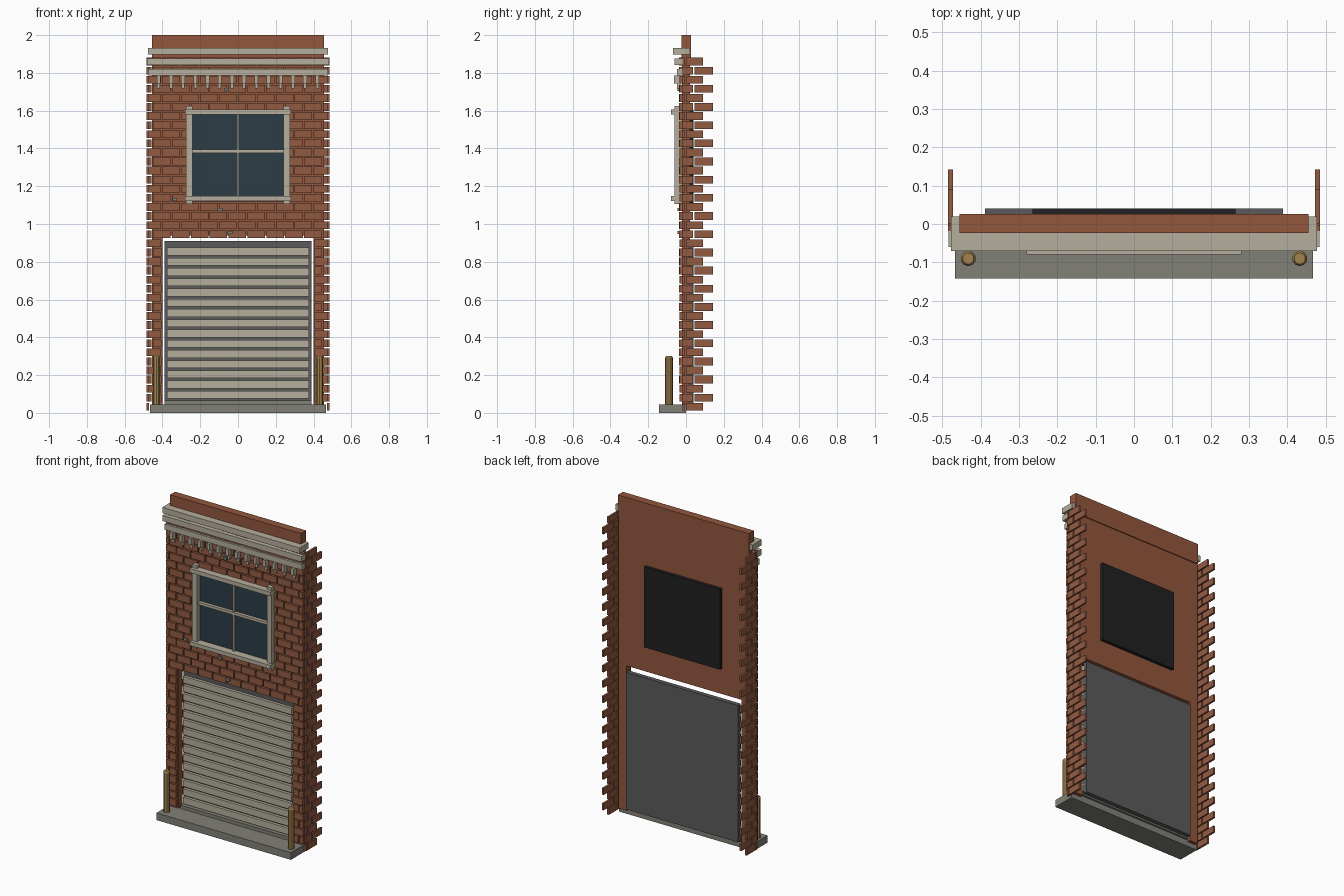
import bpy, bmesh, math, random

if "Cube" in bpy.data.objects:
    bpy.data.objects.remove(bpy.data.objects["Cube"])

random.seed(4)


def mat(name, rgb):
    m = bpy.data.materials.new(name)
    m.diffuse_color = (*rgb, 1)
    m.use_nodes = True
    m.node_tree.nodes["Principled BSDF"].inputs["Base Color"].default_value = m.diffuse_color
    return m


BRICK = mat("red_brick", (0.29, 0.105, 0.055))
WALL = mat("wall_brown", (0.29, 0.095, 0.046))
STONE = mat("pale_stone", (0.47, 0.43, 0.34))
CONCRETE = mat("concrete", (0.22, 0.215, 0.185))
STEEL = mat("dark_steel", (0.105, 0.105, 0.105))
GLASS = mat("window_glass", (0.025, 0.045, 0.062))
BLACK = mat("black_panel", (0.015, 0.015, 0.015))
BRASS = mat("brass", (0.36, 0.23, 0.075))


def finish(name, bm, material):
    bmesh.ops.recalc_face_normals(bm, faces=bm.faces)
    me = bpy.data.meshes.new(name)
    bm.to_mesh(me)
    bm.free()
    me.materials.append(material)
    ob = bpy.data.objects.new(name, me)
    bpy.context.collection.objects.link(ob)
    return ob


def add_box(bm, x0, x1, y0, y1, z0, z1):
    vs = bmesh.ops.create_cube(bm, size=1)["verts"]
    for v in vs:
        v.co.x = x1 if v.co.x > 0 else x0
        v.co.y = y1 if v.co.y > 0 else y0
        v.co.z = z1 if v.co.z > 0 else z0


def boxes(name, material, *dims):
    bm = bmesh.new()
    for d in dims:
        add_box(bm, *d)
    return finish(name, bm, material)


# Backing wall: arch-shaped outline around the door opening
bm = bmesh.new()
outline = [(-.455, 0.03), (-.40, 0.03), (-.40, .94), (.40, .94), (.40, 0.03),
           (.455, 0.03), (.455, 1.88), (-.455, 1.88)]
face = bm.faces.new([bm.verts.new((x, -.02, z)) for x, z in outline])
ext = bmesh.ops.extrude_face_region(bm, geom=[face])["geom"]
for g in ext:
    if isinstance(g, bmesh.types.BMVert):
        g.co.y = .02
finish("backing_wall", bm, WALL)
boxes("parapet", WALL, (-.455, .455, -.024, .026, 1.87, 2.0))

# Facing bricks in running bond, trimmed at the openings
PITCH, HEIGHT, ROWS, EDGE = .0481, .041, 39, .475


def spans(z):
    if z < .945:
        return [(-EDGE, -.405), (.405, EDGE)]
    if 1.10 < z < 1.60:
        return [(-EDGE, -.27), (.27, EDGE)]
    return [(-EDGE, EDGE)]


bm = bmesh.new()
for i in range(ROWS):
    z = .032 + i * PITCH
    if z < .05:
        continue
    for a, b in spans(z):
        for k in range(-6, 7):
            x0 = k * .1 - (i % 2) * .05
            lo, hi = max(x0, a), min(x0 + .093, b)
            if hi - lo > .012:
                front = -.034 - random.uniform(0, .003)
                add_box(bm, lo, hi, front, -.018, z - HEIGHT / 2, z + HEIGHT / 2)
finish("facing_bricks", bm, BRICK)

# Toothed corner bricks returning towards the rear
bm = bmesh.new()
for i in range(ROWS):
    z = .032 + i * PITCH
    runs = [(-.018, .038), (.044, .142)] if i % 2 else [(-.018, -.004), (.001, .09)]
    for y0, y1 in runs:
        for s in (-1, 1):
            xs = sorted((s * .472, s * .485))
            add_box(bm, *xs, y0, y1, z - HEIGHT / 2, z + HEIGHT / 2)
finish("corner_bricks", bm, BRICK)

# Cornice mouldings and dentils
boxes("cornice", STONE,
      (-.477, .477, -.07, .02, 1.897, 1.933),
      (-.483, .483, -.06, -.005, 1.842, 1.877),
      (-.477, .477, -.048, -.005, 1.785, 1.820))
bm = bmesh.new()
for i in range(14):
    x = -.42 + i * .0646
    add_box(bm, x - .01, x + .01, -.064, -.03, 1.745, 1.786)
    add_box(bm, x - .008, x + .008, -.048, -.03, 1.718, 1.745)
finish("dentils", bm, STONE)

# Window
boxes("window_glass", GLASS, (-.25, .25, -.03, -.021, 1.12, 1.60))
boxes("window_back_panel", BLACK, (-.265, .265, .015, .04, 1.10, 1.605))
boxes("window_jambs", STONE, *[(min(s * .242, s * .276), max(s * .242, s * .276),
                                -.06, -.02, 1.105, 1.625) for s in (-1, 1)])
boxes("window_lintel", STONE, (-.28, .28, -.08, -.025, 1.58, 1.606))
boxes("window_sill", STONE, (-.28, .28, -.08, -.025, 1.123, 1.147))
boxes("window_bars", STONE, (-.245, .245, -.05, -.025, 1.377, 1.394),
      (-.005, .005, -.045, -.025, 1.14, 1.585))

# Roller shutter: sheet with tilted slats
boxes("shutter_back_panel", STEEL, (-.388, .388, .012, .04, .05, .91))
bm = bmesh.new()
for i in range(15):
    z = .075 + i * .0542
    add_box(bm, -.377, .377, -.006, .014, z, z + .041)
finish("shutter_slats", bm, STONE)

# Base slab, threshold, bollards
boxes("base_slab", CONCRETE, (-.467, .467, -.142, .0, 0, .045))
boxes("threshold", CONCRETE, (-.39, .39, -.015, .012, .04, .066))
bm = bmesh.new()
for s in (-1, 1):
    for r1, r2, z0, z1 in ((.02, .02, .04, .292), (.02, .015, .292, .302)):
        made = bmesh.ops.create_cone(bm, cap_ends=True, segments=10, radius1=r1,
                                     radius2=r2, depth=z1 - z0)["verts"]
        bmesh.ops.translate(bm, verts=made, vec=(s * .432, -.09, (z0 + z1) / 2))
finish("bollards", bm, BRASS)

# Small chipped patches on the brickwork
bm = bmesh.new()
for x, z in ((-.335, 1.13), (-.095, 1.078), (-.06, 1.712), (-.042, .955)):
    add_box(bm, x - .013, x + .013, -.045, -.03, z - .008, z + .008)
finish("mortar_chips", bm, CONCRETE)
